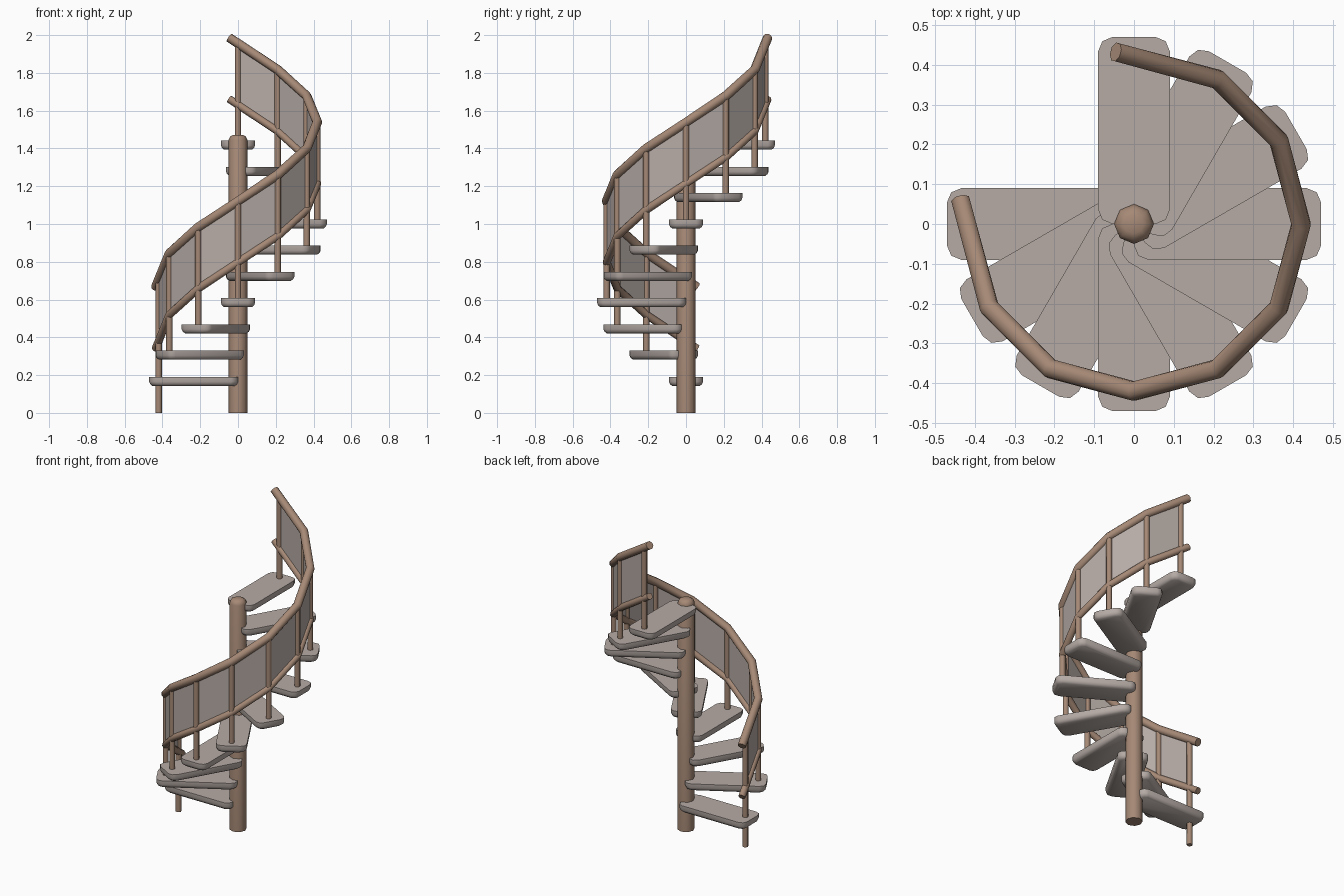
import bpy, bmesh
from math import radians, cos, sin, pi
from mathutils import Vector

if "Cube" in bpy.data.objects:
    bpy.data.objects.remove(bpy.data.objects["Cube"], do_unlink=True)

STEPS, RISE, FIRST = 10, 0.139, 0.19
RAIL_R = 0.42


def material(name, rgb):
    m = bpy.data.materials.new(name)
    m.use_nodes = True
    m.diffuse_color = (*rgb, 1)
    m.node_tree.nodes["Principled BSDF"].inputs["Base Color"].default_value = (*rgb, 1)
    return m


wood = material("brown wood", (0.38, 0.25, 0.18))
stone = material("warm grey", (0.47, 0.41, 0.38))


def finish(bm, name, mat, angle=50):
    bmesh.ops.recalc_face_normals(bm, faces=bm.faces)
    mesh = bpy.data.meshes.new(name)
    bm.to_mesh(mesh)
    bm.free()
    mesh.materials.append(mat)
    ob = bpy.data.objects.new(name, mesh)
    bpy.context.collection.objects.link(ob)
    bpy.ops.object.select_all(action='DESELECT')
    ob.select_set(True)
    bpy.context.view_layer.objects.active = ob
    bpy.ops.object.shade_smooth_by_angle(angle=radians(angle))
    return ob


def skin(rings, name, mat, angle=50):
    """Join equal rings of points into a closed, capped solid."""
    bm = bmesh.new()
    loops = [[bm.verts.new(p) for p in ring] for ring in rings]
    n = len(loops[0])
    for a, b in zip(loops, loops[1:]):
        for i in range(n):
            j = (i + 1) % n
            bm.faces.new((a[i], a[j], b[j], b[i]))
    bm.faces.new(loops[0])
    bm.faces.new(loops[-1])
    return finish(bm, name, mat, angle)


def circle(r, z, n=8, x=0, y=0):
    return [(x + r * cos(2 * pi * i / n), y + r * sin(2 * pi * i / n), z) for i in range(n)]


def angle_of(i):
    return pi + radians(30) * i


def rail_point(i, above):
    a = angle_of(i)
    return Vector((RAIL_R * cos(a), RAIL_R * sin(a), FIRST + RISE * i + above))


def tread_ring(inset, z):
    """Rounded rectangle running outwards along +x."""
    r = 0.036 - inset * 0.5
    x0, x1, w = inset, 0.47 - inset, 0.09 - inset
    corners = [(x1 - r, w - r, 0), (x0 + r, w - r, 90),
               (x0 + r, r - w, 180), (x1 - r, r - w, 270)]
    return [(cx + r * cos(radians(a + d)), cy + r * sin(radians(a + d)), z)
            for cx, cy, a in corners for d in (0, 45, 90)]


# Central column with a bevelled cap
skin([circle(0.05, 0), circle(0.05, 1.445), circle(0.042, 1.463), circle(0.025, 1.472)],
     "central_post", wood)

for i in range(STEPS):
    # Tread with a flat top and a softened underside
    tread = skin([tread_ring(0, 0), tread_ring(0, -0.025), tread_ring(0.005, -0.038),
                  tread_ring(0.016, -0.047)], f"tread_{i + 1}", stone, 60)
    tread.location.z = FIRST + RISE * i
    tread.rotation_euler.z = angle_of(i)

    # Baluster; the first one reaches the floor
    p = rail_point(i, 0.515)
    base = 0 if i == 0 else FIRST + RISE * i - 0.02
    skin([circle(0.017, base, 8, p.x, p.y), circle(0.017, p.z, 8, p.x, p.y)],
         f"baluster_{i + 1}", wood)

# Infill panels between the two rails
for i in range(STEPS - 1):
    ring = [rail_point(i, 0.19), rail_point(i + 1, 0.19),
            rail_point(i + 1, 0.515), rail_point(i, 0.515)]
    mid = (ring[0] + ring[1]) / 2
    out = Vector((mid.x, mid.y, 0)).normalized() * 0.003
    skin([[p - out for p in ring], [p + out for p in ring]], f"panel_{i + 1}", stone, 30)


# Handrails, mitred at every baluster and running on past both ends
def rail(name, above, radius, sides=8):
    pts = [rail_point(i, above) for i in range(STEPS)]
    start = pts[0] + (pts[0] - pts[1]) * 0.28
    end = pts[-1] + (pts[-1] - pts[-2]) * 0.22
    path = [start] + pts[1:-1] + [end]
    rings = []
    for k, p in enumerate(path):
        before = (p - path[k - 1]).normalized() if k else None
        after = (path[k + 1] - p).normalized() if k < len(path) - 1 else None
        t = ((before or after) + (after or before)).normalized()
        side = t.cross(Vector((0, 0, 1))).normalized()
        up = side.cross(t)
        stretch = 1 / t.dot(after or before)
        rings.append([p + side * radius * stretch * cos(2 * pi * (s + 0.5) / sides)
                      + up * radius * sin(2 * pi * (s + 0.5) / sides) for s in range(sides)])
    skin(rings, name, wood)


rail("upper_handrail", 0.515, 0.025)
rail("lower_rail", 0.19, 0.021)
